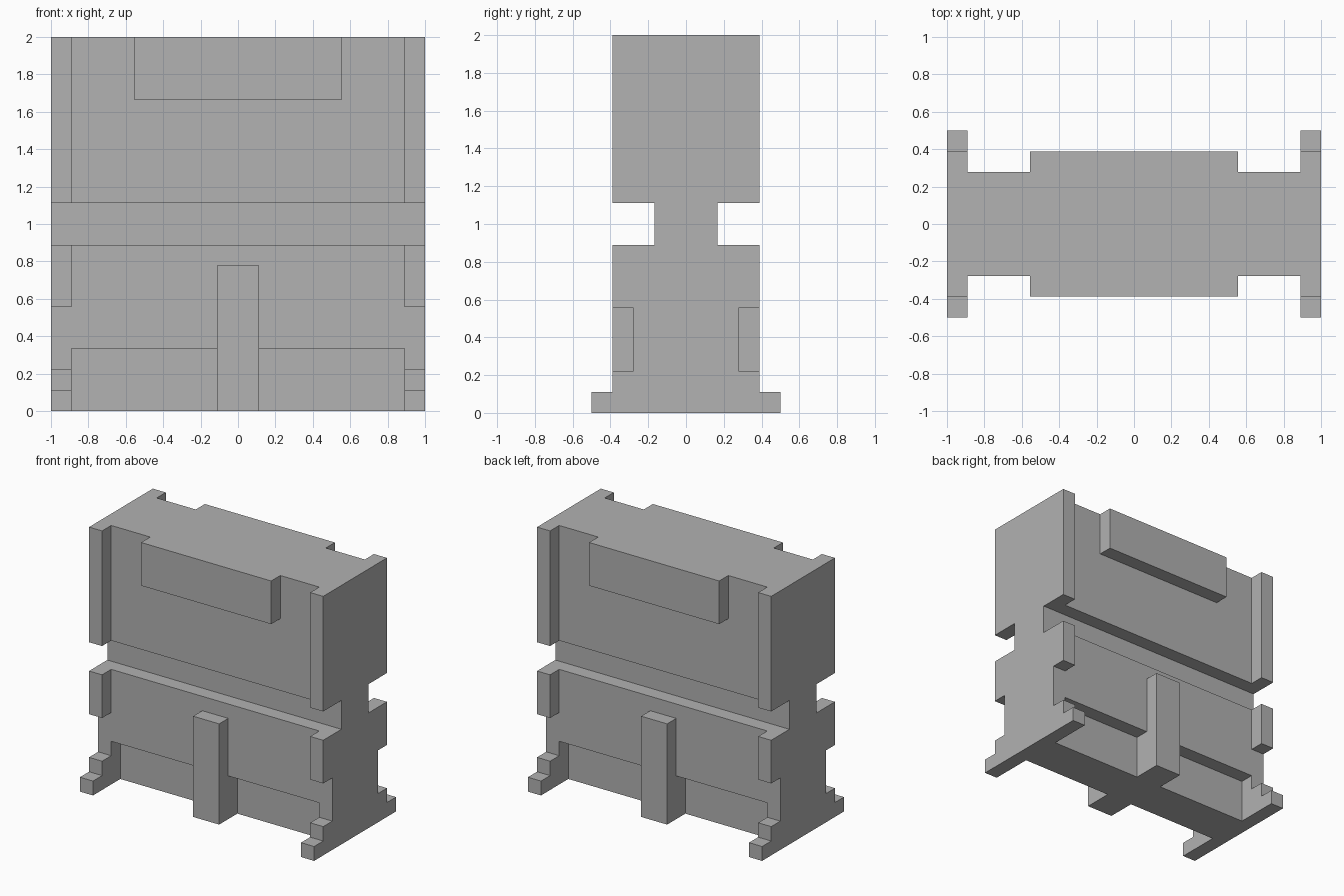
import bpy
import bmesh

cube = bpy.data.objects.get("Cube")
if cube:
    bpy.data.objects.remove(cube, do_unlink=True)

U = 1 / 9  # one block of the design grid

grey = bpy.data.materials.new("plain grey")
grey.use_nodes = True
colour = (0.445, 0.445, 0.445, 1)
grey.diffuse_color = colour
grey.node_tree.nodes["Principled BSDF"].inputs["Base Color"].default_value = colour


def extrude_profile(name, outline, x0, x1, mirror=(False, False)):
    """Extrude a (y, z) outline in grid blocks from x0 to x1, then mirror it."""
    bm = bmesh.new()
    face = bm.faces.new([bm.verts.new((x0 * U, y * U, z * U)) for y, z in outline])
    new = bmesh.ops.extrude_face_region(bm, geom=[face])["geom"]
    moved = [v for v in new if isinstance(v, bmesh.types.BMVert)]
    bmesh.ops.translate(bm, verts=moved, vec=((x1 - x0) * U, 0, 0))
    bmesh.ops.recalc_face_normals(bm, faces=bm.faces)
    mesh = bpy.data.meshes.new(name)
    bm.to_mesh(mesh)
    bm.free()
    mesh.materials.append(grey)
    obj = bpy.data.objects.new(name, mesh)
    bpy.context.collection.objects.link(obj)
    if any(mirror):
        mod = obj.modifiers.new("Mirror", "MIRROR")
        mod.use_axis = (mirror[0], mirror[1], False)
        mod.use_mirror_merge = False
    return obj


def stepped(levels):
    """Symmetric outline from (half depth, bottom, top) levels."""
    side = [(d, z) for d, low, high in levels for z in (low, high)]
    return side + [(-d, z) for d, z in reversed(side)]


def rect(y0, y1, z0, z1):
    return [(y0, z0), (y1, z0), (y1, z1), (y0, z1)]


# Central body: recessed base, lower panel, waist groove, upper panel
extrude_profile("body", stepped([(1.5, 0, 3), (2.5, 3, 8), (1.5, 8, 10), (2.5, 10, 18)]), -8, 8)

# End plates with stepped feet
extrude_profile("end_plate", stepped([(4.5, 0, 1), (3.5, 1, 2), (2.5, 2, 5), (3.5, 5, 8),
                                      (1.5, 8, 10), (3.5, 10, 18)]), 8, 9, (True, False))

# Raised centre post and top block on the front and back
extrude_profile("centre_post", rect(-3.5, -1.5, 0, 7), -1, 1, (False, True))
extrude_profile("top_block", rect(-3.5, -2.5, 15, 18), -5, 5, (False, True))
